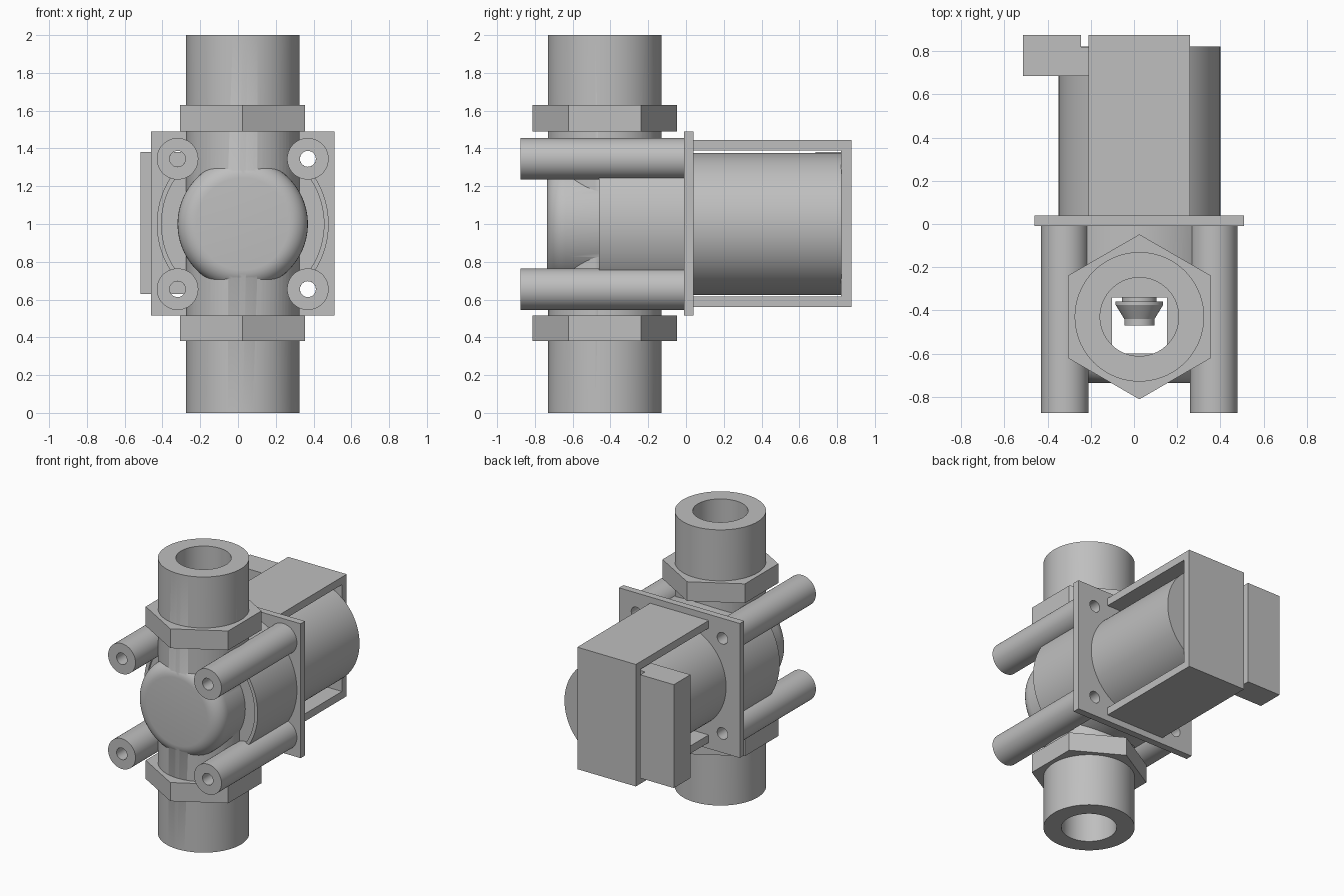
import bpy, bmesh, math
from mathutils import Matrix, Vector

if "Cube" in bpy.data.objects:
    bpy.data.objects.remove(bpy.data.objects["Cube"], do_unlink=True)

grey = bpy.data.materials.new("light grey plastic")
grey.use_nodes = True
colour = (0.52, 0.52, 0.52, 1)
grey.diffuse_color = colour
grey.node_tree.nodes["Principled BSDF"].inputs["Base Color"].default_value = colour

CX = 0.025            # valve axis in x
PY = -0.43            # pipe axis in y
POST = 0.345          # post offset from the valve axis


def finish(name, bm):
    bmesh.ops.recalc_face_normals(bm, faces=bm.faces)
    me = bpy.data.meshes.new(name)
    bm.to_mesh(me)
    bm.free()
    me.materials.append(grey)
    ob = bpy.data.objects.new(name, me)
    bpy.context.collection.objects.link(ob)
    return ob


def box(name, x0, x1, y0, y1, z0, z1):
    bm = bmesh.new()
    bmesh.ops.create_cube(bm, size=1)
    for v in bm.verts:
        v.co = ((x0 + x1) / 2 + v.co.x * (x1 - x0),
                (y0 + y1) / 2 + v.co.y * (y1 - y0),
                (z0 + z1) / 2 + v.co.z * (z1 - z0))
    return finish(name, bm)


def lathe(name, profile, origin, axis="Z", sides=72, closed=False, turn=0):
    """Spin (radius, distance) points about an axis; cap the ends unless closed."""
    bm = bmesh.new()
    rings = []
    for r, h in profile:
        ring = []
        for i in range(sides):
            a = math.tau * i / sides + turn
            u, v = r * math.cos(a), r * math.sin(a)
            p = Vector((u, v, h) if axis == "Z" else (u, h, v))
            ring.append(bm.verts.new(p + Vector(origin)))
        rings.append(ring)
    pairs = list(zip(rings, rings[1:]))
    if closed:
        pairs.append((rings[-1], rings[0]))
    else:
        bm.faces.new(rings[0])
        bm.faces.new(rings[-1])
    for a, b in pairs:
        for i in range(sides):
            j = (i + 1) % sides
            bm.faces.new((a[i], a[j], b[j], b[i]))
    return finish(name, bm)


def combine(ob, other, operation):
    mod = ob.modifiers.new(operation, "BOOLEAN")
    mod.operation = operation
    mod.solver = "EXACT"
    mod.object = other
    dg = bpy.context.evaluated_depsgraph_get()
    me = bpy.data.meshes.new_from_object(ob.evaluated_get(dg))
    ob.modifiers.clear()
    ob.data = me
    bpy.data.objects.remove(other, do_unlink=True)


def smooth(ob):
    bpy.ops.object.select_all(action="DESELECT")
    ob.select_set(True)
    bpy.context.view_layer.objects.active = ob
    bpy.ops.object.shade_smooth_by_angle(angle=math.radians(30))


def hole(x, z):
    return lathe("hole_cutter", [(0.042, -1), (0.042, 0.2)], (x, 0, z), "Y", 32)


corners = [(CX + sx * POST, 1 + sz * POST) for sx in (-1, 1) for sz in (-1, 1)]

# Valve body: vertical pipe, diaphragm housing and rounded front dome
body = lathe("valve_body", [(0.30, 0), (0.30, 2)], (CX, PY, 0))
housing = lathe("housing", [(0.43, -0.445), (0.43, -0.46), (0.455, -0.46), (0.455, 0)],
                (CX, 0, 1), "Y", 96)
fillet = [(0.245 + 0.1 * math.sin(a), -0.637 - 0.1 * math.cos(a))
          for a in [math.pi / 2 * i / 8 for i in range(9)]]
dome = lathe("dome", fillet + [(0.345, -0.3)], (CX, 0, 1), "Y", 96)
combine(body, housing, "UNION")
combine(body, dome, "UNION")

# Bores from both ends, joined by a narrower flow passage
for z0, z1 in ((-0.1, 0.69), (1.31, 2.1)):
    combine(body, lathe("bore_cutter", [(0.182, z0), (0.182, z1)], (CX, PY, 0)), "DIFFERENCE")
combine(body, box("passage_cutter", CX - 0.127, CX + 0.127, -0.6, -0.34, 0.6, 1.4), "DIFFERENCE")
for x, z in corners:
    combine(body, hole(x, z), "DIFFERENCE")
smooth(body)

# Valve plunger inside the passage
plunger = lathe("plunger", [(0.08, -0.33), (0.08, -0.36), (0.11, -0.36), (0.11, -0.375),
                            (0.07, -0.44), (0.07, -0.47)], (CX, 0, 1), "Y", 48)
smooth(plunger)

# Hexagonal collars
for name, z0, z1 in (("lower_hex_collar", 0.38, 0.515), ("upper_hex_collar", 1.49, 1.63)):
    lathe(name, [(0.382, z0), (0.382, z1), (0.28, z1), (0.28, z0)], (CX, PY, 0),
          sides=6, closed=True, turn=math.pi / 6)

# Four hollow screw posts
for x, z in corners:
    side = "left" if x > CX else "right"
    level = "upper" if z > 1 else "lower"
    post = lathe(f"{level}_{side}_post", [(0.11, -0.875), (0.11, 0), (0.042, 0), (0.042, -0.875)],
                 (x, 0, z), "Y", 48, closed=True)
    smooth(post)

# Mounting plate with screw holes
plate = box("mounting_plate", -0.46, 0.51, -0.01, 0.04, 0.515, 1.49)
for x, z in corners:
    combine(plate, hole(x, z), "DIFFERENCE")
smooth(plate)

# Solenoid coil and its U-shaped bracket
coil = lathe("solenoid_coil", [(0.375, 0.03), (0.375, 0.822)], (CX, 0, 1), "Y", 96)
smooth(coil)
box("bracket_top", -0.21, 0.26, 0.035, 0.875, 1.39, 1.445)
box("bracket_bottom", -0.21, 0.26, 0.035, 0.875, 0.56, 0.615)
box("bracket_back", -0.21, 0.26, 0.82, 0.875, 0.615, 1.39)

# Electrical connector block and its neck
box("connector_block", -0.515, -0.245, 0.685, 0.875, 0.63, 1.38)
box("connector_neck", -0.25, -0.1, 0.685, 0.82, 0.63, 1.38)
